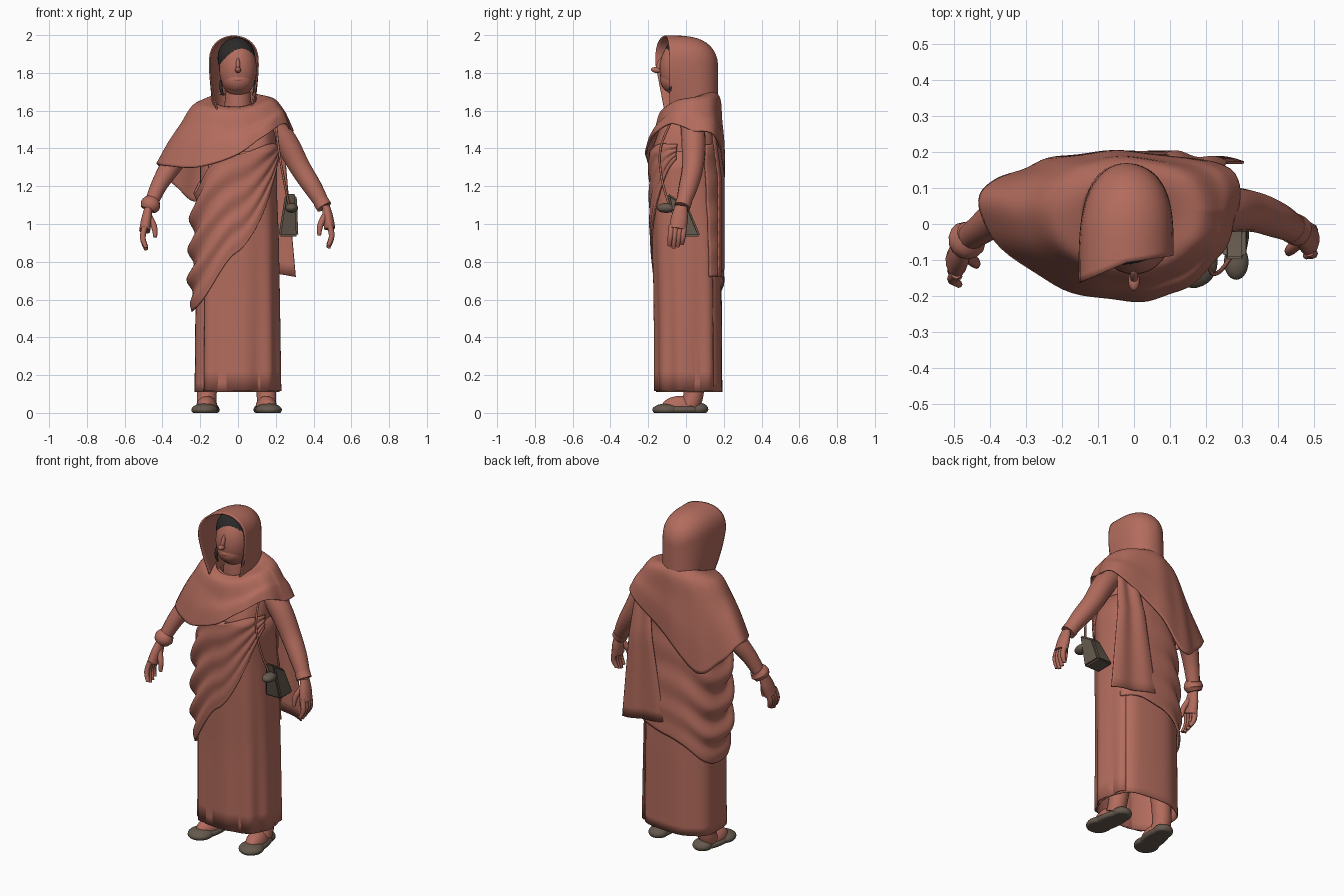
import bpy, bmesh, math
from math import sin, cos, pi, radians
from mathutils import Vector, Matrix

if "Cube" in bpy.data.objects:
    bpy.data.objects.remove(bpy.data.objects["Cube"])


def material(name, r, g, b):
    m = bpy.data.materials.new(name)
    m.use_nodes = True
    m.diffuse_color = (r, g, b, 1)
    m.node_tree.nodes["Principled BSDF"].inputs["Base Color"].default_value = (r, g, b, 1)
    return m


CLAY = material("clay", .45, .15, .11)
HAIR = material("dark_hair", .025, .022, .022)
LEATHER = material("brown_leather", .13, .1, .075)


def finish(name, bm, mat, angle=50, thick=0):
    bmesh.ops.remove_doubles(bm, verts=bm.verts, dist=.0001)
    bmesh.ops.recalc_face_normals(bm, faces=bm.faces)
    me = bpy.data.meshes.new(name)
    bm.to_mesh(me)
    bm.free()
    me.materials.append(mat)
    ob = bpy.data.objects.new(name, me)
    bpy.context.collection.objects.link(ob)
    if thick:
        mod = ob.modifiers.new("cloth", "SOLIDIFY")
        mod.thickness, mod.offset = thick, 0
    bpy.ops.object.select_all(action="DESELECT")
    ob.select_set(True)
    bpy.context.view_layer.objects.active = ob
    bpy.ops.object.shade_smooth_by_angle(angle=radians(angle))
    return ob


def surface(name, f, nu, nv, mat=CLAY, thick=0, caps=False):
    """Grid of points f(u, v) with u and v running from 0 to 1."""
    bm = bmesh.new()
    rows = [[bm.verts.new(f(i / nu, j / nv)) for i in range(nu + 1)] for j in range(nv + 1)]
    for a, b in zip(rows, rows[1:]):
        for i in range(nu):
            bm.faces.new((a[i], a[i + 1], b[i + 1], b[i]))
    if caps:
        for row in (rows[0], rows[-1]):
            bm.faces.new(row[:-1])
    return finish(name, bm, mat, 50, thick)


def spline(keys, t):
    """Smooth curve through evenly spaced points, t from 0 to 1."""
    s = min(max(t, 0), 1) * (len(keys) - 1)
    i = min(int(s), len(keys) - 2)
    w = s - i
    k = [Vector(keys[min(max(i + d, 0), len(keys) - 1)]) for d in (-1, 0, 1, 2)]
    m1, m2 = (k[2] - k[0]) / 2, (k[3] - k[1]) / 2
    return (k[1] * (2 * w**3 - 3 * w**2 + 1) + m1 * (w**3 - 2 * w**2 + w)
            + k[2] * (3 * w**2 - 2 * w**3) + m2 * (w**3 - w**2))


def tube(name, pts, mat=CLAY, flat=1, n=14, m=16):
    """Round limb through (x, y, z, radius) points."""
    def f(u, v):
        p = spline(pts, v)
        t = (spline(pts, v + .02) - spline(pts, v - .02)).to_3d().normalized()
        side = Vector((0, 1, 0))
        side = (side - t * side.dot(t)).normalized()
        a = 2 * pi * u
        return p.to_3d() + p[3] * (side * cos(a) + t.cross(side) * sin(a) * flat)
    return surface(name, f, n, m, mat, caps=True)


def ball(name, centre, size, mat=CLAY, floor=None, turn=0, axis="Z"):
    bm = bmesh.new()
    bmesh.ops.create_uvsphere(bm, u_segments=28, v_segments=18, radius=1)
    bm.transform(Matrix.Translation(centre) @ Matrix.Rotation(turn, 4, axis)
                 @ Matrix.Diagonal((*size, 1)))
    if floor is not None:
        for v in bm.verts:
            v.co.z = max(v.co.z, floor)
    return finish(name, bm, mat)


# Body outline: height, then left/right and front/back limits
BODY = [(.11, -.23, .215, -.155, .188), (.6, -.225, .21, -.158, .185),
        (.95, -.215, .205, -.17, .18), (1.2, -.2, .195, -.175, .165),
        (1.38, -.2, .2, -.18, .16), (1.5, -.19, .19, -.14, .15),
        (1.62, -.1, .12, -.08, .12)]


def body(a, z, out=0):
    i = max(k for k in range(len(BODY) - 1) if BODY[k][0] <= z or k == 0)
    p, q = BODY[i], BODY[i + 1]
    w = (z - p[0]) / (q[0] - p[0])
    _, x0, x1, y0, y1 = (s + (e - s) * w for s, e in zip(p, q))
    c, s = (math.copysign(abs(k) ** .75, k) for k in (cos(a), sin(a)))
    return Vector(((x0 + x1) / 2 + c * ((x1 - x0) / 2 + out),
                   (y0 + y1) / 2 + s * ((y1 - y0) / 2 + out), z))


# Skirt, torso and pleated front panel wrapping to the left back
surface("skirt_and_torso", lambda u, v: body(2 * pi * u, .11 + 1.51 * v, .003 * cos(14 * pi * u)),
        56, 30, thick=.006)


def front_panel(u, v):
    return body(radians(-133 + 173 * u), .115 + 1.27 * v, .006 + .007 * sin(u * 9 * pi) * (1 - v))


surface("front_panel", front_panel, 72, 12, thick=.006)

# Diagonal drape with gathered folds at the right hip
LOWER = [(z, 0) for z in (1.34, 1.12, .86, .62, .54, .56, .66, .72, .72)]
UPPER = [(z, 0) for z in (1.42, 1.42, 1.37, 1.3, 1.16, 1.22, 1.36, 1.42, 1.42)]


def drape(u, v):
    low, high = spline(LOWER, u).x, spline(UPPER, u).x
    gather = math.exp(-((u - .5) / .15) ** 2)
    fold = (.003 + .016 * gather) * sin(v ** .9 * 8 * pi + 5 * u - 2.6)
    swell = (.014 * gather + fold) * min(1, .1 + 4 * v)
    return body(radians(-8 - 322 * u), low + (high - low) * v, .015 + swell)


surface("diagonal_drape", drape, 72, 48, thick=.008)


# Cloth tail hanging behind the left shoulder
def tail(u, v):
    left, right = .13 - .12 * v, .235 + .07 * v
    return Vector((left + (right - left) * u,
                   .16 + .035 * min(1, 3 * v) + .006 * sin(u * 3 * pi) - .025 * u * u,
                   1.5 - (.78 - .05 * (1 - u)) * v))


surface("back_tail", tail, 30, 12, thick=.008)

# Shawl over both shoulders, long on the right arm
HEM = [(.285, .04, 1.49), (.265, .15, 1.47), (0, .195, 1.3), (-.2, .185, 1.12), (-.33, .14, 1.2),
       (-.42, .09, 1.31), (-.395, -.03, 1.31), (-.22, -.165, 1.3), (-.02, -.21, 1.36),
       (.13, -.18, 1.46), (.24, -.08, 1.53)]
CHEST = [(.24, .035, 1.6), (.2, .14, 1.58), (0, .185, 1.55), (-.15, .17, 1.52),
         (-.24, .13, 1.52), (-.295, .06, 1.53), (-.27, -.04, 1.53), (-.15, -.13, 1.52),
         (0, -.16, 1.5), (.12, -.135, 1.54), (.21, -.06, 1.6)]
HEM.append(HEM[0])
CHEST.append(CHEST[0])


def shawl(u, v):
    hem, chest = spline(HEM, u), spline(CHEST, u)
    d = chest - Vector((-.02, .02, 0))
    a = math.atan2(d.y / .17, d.x / .25)
    neck = Vector((-.02 + .12 * cos(a), .03 + .12 * sin(a), 1.66 + .045 * sin(a)))
    ridge = (neck + chest) / 2 + Vector((.015 * cos(a), .01 * sin(a), .03))
    p = spline([neck, ridge, chest, (chest + hem) / 2 + Vector((0, .006 * sin(a), .01)), hem], v)
    return p + Vector((cos(a), sin(a), 0)) * .003 * v * sin(u * 22 * pi)


surface("shawl", shawl, 88, 24, thick=.01)


# Hood: an arch swept from the face opening to the back, drawn in at the neck
def hood(u, v):
    s = sin(v * pi / 2)
    c = max(0, 1 - s ** 3.4) ** .5
    if u < .3 or u > .7:
        side, rise = (1 if u < .3 else -1), 0
        leg = (u if u < .3 else 1 - u) / .3
    else:
        a = (u - .3) / .4 * pi
        side, rise, leg = cos(a), max(0, sin(a)) ** .75, 1
    low = 1 - leg
    front = -.108 + .02 * max(0, side) - .055 * max(0, -side) * leg
    z = 1.57 + leg * (.24 + .04 * c) + rise * (.03 + .114 * c)
    x = -.022 + side * c * (.128 + .012 * low) * (1 - .45 * low ** 1.5 * (1 - s))
    return Vector((x, front + (.165 - front) * s, z))


surface("hood", hood, 48, 28, thick=.008)

# Head, hair and face
tube("neck", [(0, .01, 1.52, .09), (0, -.01, 1.62, .075), (0, -.02, 1.76, .06)])
ball("head", (0, -.04, 1.82), (.1, .1, .149))
ball("jaw", (0, -.06, 1.765), (.082, .077, .075))
ball("hair", (-.008, -.03, 1.877), (.1, .09, .11), HAIR)
ball("nose_bridge", (0, -.143, 1.84), (.011, .014, .042), turn=-.35, axis="X")
ball("nose_tip", (0, -.158, 1.815), (.016, .028, .015), turn=-.15, axis="X")
ball("lips", (0, -.129, 1.765), (.024, .01, .012))
for side in (1, -1):
    tube("hair_lock", [(side * .092, -.07, 1.76, .005), (side * .09, -.08, 1.72, .009),
                       (side * .08, -.08, 1.68, .005)], HAIR)


# Arms and hands
def hand(label, side, x, y, z, lean):
    tube(label + "_palm", [(x, y, z + .02, .032), (x + side * .01, y + lean * .3, z - .04, .044),
                           (x + side * .02, y + lean * .6, z - .1, .046)], flat=.65)
    for i in range(4):
        fy = y + lean * .6 + (i - 1.5) * .022
        drop = .205 - .012 * abs(i - 1.2)
        tube(label + "_finger", [(x + side * .02, fy, z - .08, .015),
                                 (x + side * .03, fy + lean * .2, z - .14, .015),
                                 (x + side * .012, fy + lean * .4, z - drop, .01)], n=8, m=8)
    tube(label + "_thumb", [(x, y - .02, z - .02, .017), (x - side * .03, y - .045, z - .08, .016),
                            (x - side * .036, y - .055, z - .135, .01)], n=8, m=8)


tube("left_arm", [(.165, .03, 1.54, .06), (.25, .04, 1.44, .064), (.328, .035, 1.3, .057),
                  (.398, .01, 1.19, .05), (.457, -.02, 1.09, .036)], m=24)
tube("right_arm", [(-.19, .02, 1.55, .07), (-.28, .045, 1.42, .07), (-.36, .03, 1.3, .056),
                   (-.42, -.01, 1.2, .044), (-.472, -.05, 1.08, .034)], m=24)
tube("left_cuff", [(.438, -.01, 1.12, .043), (.457, -.02, 1.09, .043)])
tube("bracelet", [(-.452, -.03, 1.125, .042), (-.464, -.045, 1.1, .054), (-.475, -.05, 1.075, .042)])
hand("left_hand", 1, .466, -.025, 1.075, -.03)
hand("right_hand", -1, -.474, -.06, 1.065, -.075)

# Legs and shoes
for label, x, side in (("left", .15, 1), ("right", -.165, -1)):
    tube(label + "_leg", [(x * .7, .05, .5, .06), (x * .9, .05, .25, .058), (x, .04, .1, .053),
                          (x, .02, .04, .053)])
    ball(label + "_instep", (x, -.03, .03), (.055, .1, .06), floor=.01, turn=side * .15)
    ball(label + "_shoe_toe", (x + side * .012, -.102, .016), (.07, .076, .034), LEATHER, 0,
         side * .2)
    ball(label + "_shoe", (x, -.03, .016), (.066, .15, .03), LEATHER, 0, side * .15)
    ball(label + "_shoe_heel", (x - side * .01, .062, .02), (.056, .056, .035), LEATHER, 0)

# Shoulder bag with strap
bm = bmesh.new()
bmesh.ops.create_cube(bm, size=1)
for v in bm.verts:
    if v.co.z > 0:
        v.co = (.28 + v.co.x * .06, -.045 + v.co.y * .11, 1.13 - v.co.y * .07)
    else:
        v.co = (.267 + v.co.x * .105, .015 + v.co.y * .125, .935)
bmesh.ops.bevel(bm, geom=bm.edges[:], offset=.01, segments=2, affect="EDGES")
finish("bag", bm, LEATHER)
ball("bag_flap", (.284, -.105, 1.085), (.034, .05, .026), LEATHER)
tube("bag_strap", [(.2, -.08, 1.54, .006), (.215, -.135, 1.4, .006), (.24, -.13, 1.25, .006),
                   (.27, -.09, 1.1, .006)], n=8)
